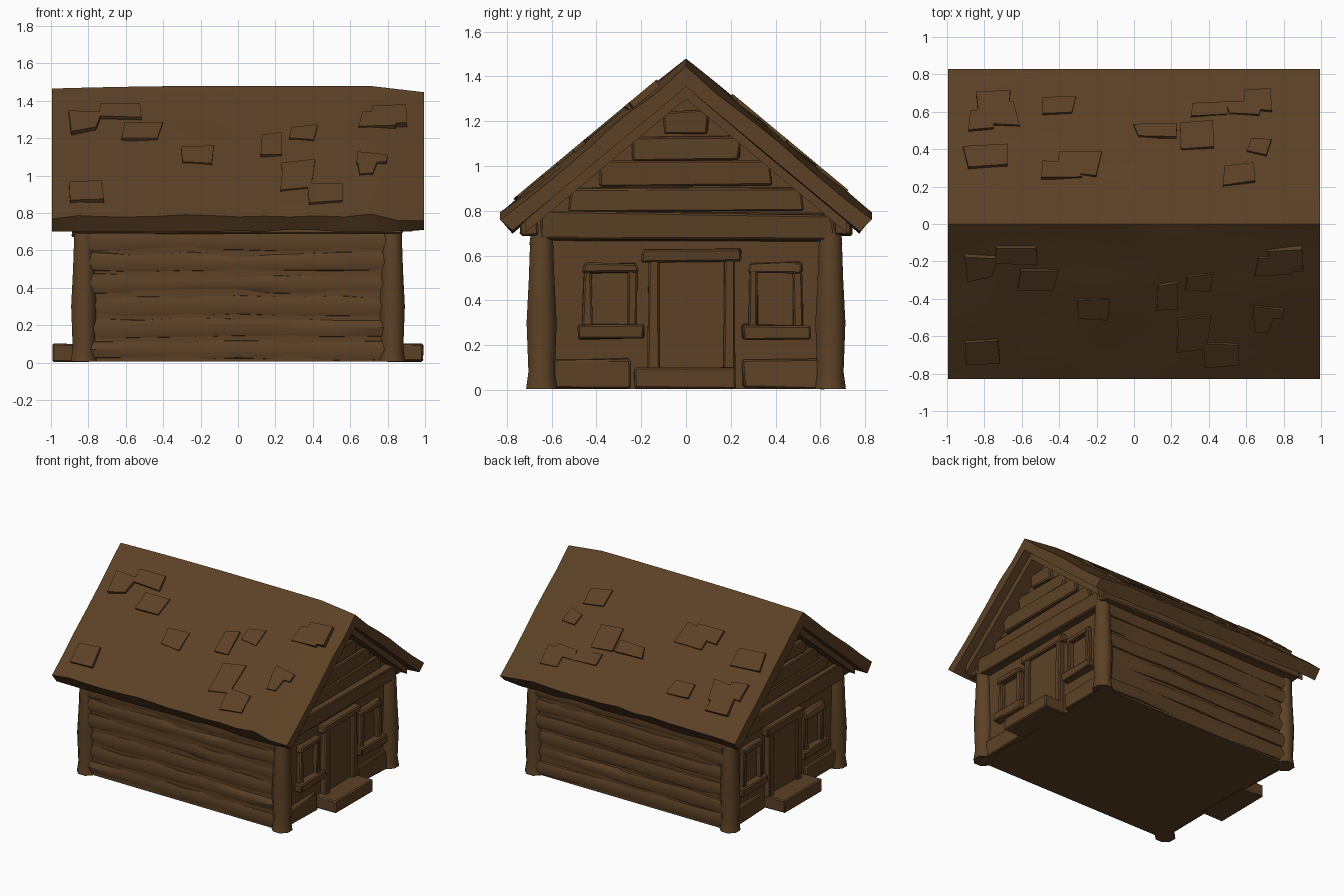
import bpy, bmesh, math, random
from mathutils import Vector

if "Cube" in bpy.data.objects:
    bpy.data.objects.remove(bpy.data.objects["Cube"])

random.seed(4)
wood = bpy.data.materials.new("dark_brown_wood")
wood.diffuse_color = (0.107, 0.053, 0.019, 1)
wood.use_nodes = True
wood.node_tree.nodes["Principled BSDF"].inputs["Base Color"].default_value = wood.diffuse_color


def finish(name, bm, angle=35):
    bmesh.ops.recalc_face_normals(bm, faces=bm.faces)
    me = bpy.data.meshes.new(name)
    bm.to_mesh(me)
    bm.free()
    me.materials.append(wood)
    ob = bpy.data.objects.new(name, me)
    bpy.context.collection.objects.link(ob)
    bpy.ops.object.select_all(action='DESELECT')
    ob.select_set(True)
    bpy.context.view_layer.objects.active = ob
    bpy.ops.object.shade_smooth_by_angle(angle=math.radians(angle))
    return ob


def loft(name, sections, angle=35):
    """Skin matching closed sections and cap both ends."""
    bm = bmesh.new()
    rings = [[bm.verts.new(p) for p in s] for s in sections]
    n = len(rings[0])
    for a, b in zip(rings, rings[1:]):
        for i in range(n):
            j = (i + 1) % n
            bm.faces.new((a[i], a[j], b[j], b[i]))
    bm.faces.new(rings[0])
    bm.faces.new(rings[-1])
    return finish(name, bm, angle)


def box(name, x0, x1, y0, y1, z0, z1, jitter=0.0):
    """Box with slightly worn corners."""
    bm = bmesh.new()
    bmesh.ops.create_cube(bm, size=1)
    for v in bm.verts:
        v.co = Vector((x1 if v.co.x > 0 else x0, y1 if v.co.y > 0 else y0,
                       z1 if v.co.z > 0 else z0))
        v.co += Vector([random.uniform(-jitter, jitter) for _ in range(3)])
    bmesh.ops.bevel(bm, geom=bm.edges[:], offset=0.008, segments=1, affect='EDGES')
    return finish(name, bm)


# House body with gabled ends
outline = [(-0.67, 0.005), (0.67, 0.005), (0.67, 0.80), (0, 1.40), (-0.67, 0.80)]
loft("house_body", [[(x, y, z) for y, z in outline] for x in (-0.82, 0.82)])

# Roof: one bent slab, worn along its length
half = [(i / 6, 0.83 * i / 6, 1.48 - 0.69 * i / 6) for i in range(7)]
upper = [(-y, z) for _, y, z in reversed(half)] + [(y, z) for _, y, z in half[1:]]
lower = [(0.775, 0.705), (0, 1.36), (-0.775, 0.705)]
sections = []
for i in range(15):
    x = -0.995 + 1.99 * i / 14
    sag = -0.015 * max(0, -x) ** 2 - 0.035 * max(0, x - 0.7) / 0.3
    ring = []
    for y, z in upper:
        d = 0 if y == 0 else random.uniform(-0.012, 0.008)
        ring.append((x, y, z + sag + d))
    ring += [(x, y, z + random.uniform(-0.008, 0.008)) for y, z in lower]
    sections.append(ring)
loft("roof", sections, 40)

# Worn shingles lying on both slopes
slope = math.atan2(0.69, 0.83)
for side in (-1, 1):
    for k in range(14):
        x, t = random.uniform(-0.85, 0.85), random.uniform(0.15, 0.85)
        w, h = random.uniform(0.05, 0.11), random.uniform(0.04, 0.09)
        along = Vector((0, side * math.cos(slope), -math.sin(slope)))
        up = Vector((0, side * math.sin(slope), math.cos(slope)))
        c = Vector((x, side * 0.83 * t, 1.48 - 0.69 * t))
        quad = [(-w, -h), (w, -h), (w, h), (-w, h)]
        quad = [(a + random.uniform(-.02, .02), b + random.uniform(-.02, .02)) for a, b in quad]
        loft("roof_shingle", [[c + Vector((a, 0, 0)) + along * b + up * lift for a, b in quad]
                              for lift in (-0.02, 0.012)])

# Bowed corner posts with flared feet
for sx in (-1, 1):
    for sy in (-1, 1):
        rings = []
        for z, r in ((0.005, 0.068), (0.08, 0.058), (0.3, 0.066), (0.5, 0.056), (0.68, 0.05), (0.80, 0.035)):
            cx, cy = sx * 0.825, sy * 0.645
            rings.append([(cx + r * math.cos(a) * 1.1, cy + r * math.sin(a) * 1.1, z)
                          for a in [math.tau * (i + 0.5) / 8 for i in range(8)]])
        loft("corner_post", rings, 50)

# Horizontal wall planks on the long sides, each a little bent
for sy in (-1, 1):
    for k in range(6):
        z0 = 0.01 + k * 0.117
        rings = []
        for i in range(7):
            x = -0.80 + 1.6 * i / 6
            d = 0.69 + random.uniform(-0.012, 0.01)
            a, b = random.uniform(0, 0.018), random.uniform(0.095, 0.115)
            rings.append([(x, sy * 0.64, z0), (x, sy * (d - 0.015), z0 + a),
                          (x, sy * d, z0 + 0.06), (x, sy * (d - 0.015), z0 + b),
                          (x, sy * 0.64, z0 + 0.115)])
        loft("wall_plank", rings, 40)
    # Board tucked under the eaves
    box("eave_board", -0.88, 0.88, *sorted((sy * 0.66, sy * 0.74)), 0.69, 0.76, 0.006)


def end_box(name, s, depth, y0, y1, z0, z1, jitter=0.006):
    """Box set on an end wall and facing outward."""
    xs = sorted((s * 0.79, s * depth))
    return box(name, *xs, y0, y1, z0, z1, jitter)


for s in (-1, 1):
    # Doorstep, door and frame
    end_box("doorstep", s, 0.99, -0.23, 0.22, 0.005, 0.10, 0.003)
    end_box("door", s, 0.838, -0.13, 0.18, 0.09, 0.58)
    end_box("door_jamb", s, 0.865, -0.17, -0.12, 0.08, 0.60)
    end_box("door_jamb", s, 0.865, 0.17, 0.22, 0.08, 0.60)
    end_box("door_lintel", s, 0.87, -0.20, 0.25, 0.57, 0.63)
    # Window frames beside the door
    for y0, y1 in ((-0.46, -0.22), (0.28, 0.52)):
        end_box("window_sill", s, 0.875, y0 - 0.03, y1 + 0.03, 0.22, 0.29, 0.01)
        end_box("window_head", s, 0.86, y0, y1, 0.52, 0.57, 0.01)
        for y in (y0, y1 - 0.04):
            end_box("window_side", s, 0.855, y, y + 0.04, 0.27, 0.54)
    # Low boards at the wall foot
    end_box("foot_board", s, 0.85, -0.62, -0.25, 0.01, 0.14, 0.01)
    end_box("foot_board", s, 0.85, 0.25, 0.62, 0.01, 0.14, 0.01)
    # Tie beam and stacked gable boards
    end_box("tie_beam", s, 0.88, -0.66, 0.66, 0.67, 0.79, 0.012)
    for k, d in enumerate((0.845, 0.86, 0.845, 0.855)):
        z = 0.80 + k * 0.115
        w = (1.33 - z - 0.10) / 0.83
        end_box("gable_board", s, d, -w, w, z, z + 0.105, 0.01)
    # Rafters under the roof overhang
    for sy in (-1, 1):
        pts = [(0, 1.385), (sy * 0.72, 0.775), (sy * 0.72, 0.70), (0, 1.30)]
        loft("gable_rafter", [[(s * x, y, z) for y, z in pts] for x in (0.80, 0.93)])
